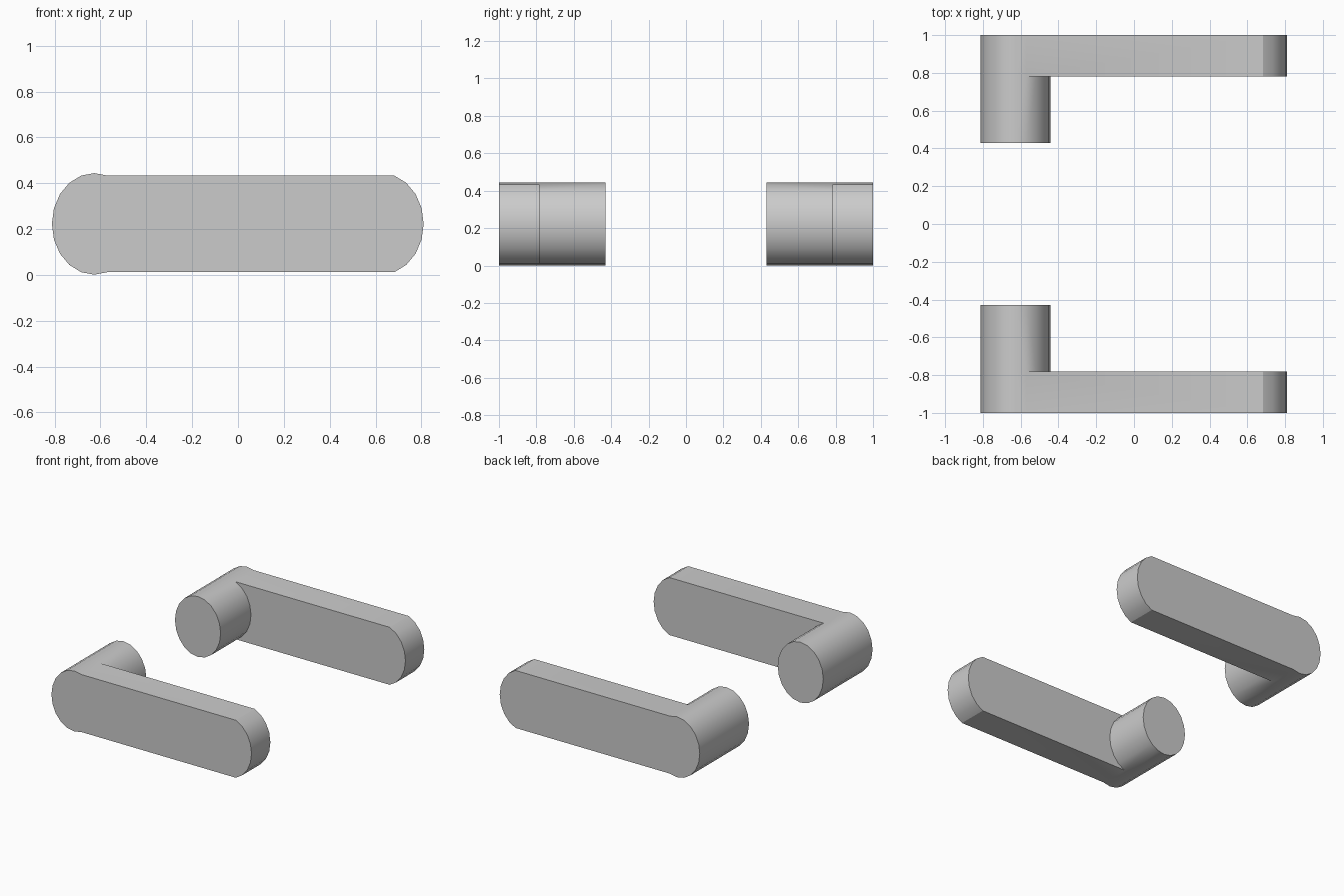
import bpy, bmesh, math

if "Cube" in bpy.data.objects:
    bpy.data.objects.remove(bpy.data.objects["Cube"])

RX, RZ, CZ = 0.185, 0.2215, 0.2225     # oval peg radii and centre height
XL, XR = -0.627, 0.625                 # peg centre, rounded bar end centre
Y_OUT, Y_BAR, Y_PEG = 1.0, 0.782, 0.43
STEP = 18                              # 20-sided oval


def arc(bm, cx, y, a0, a1):
    """Vertices along an oval arc, in degrees, both ends included."""
    return [bm.verts.new((cx + RX * math.cos(math.radians(a)), y,
                          CZ + RZ * math.sin(math.radians(a))))
            for a in range(a0, a1 + 1, STEP)]


def walls(bm, a, b, closed):
    n = len(a)
    for i in range(n if closed else n - 1):
        j = (i + 1) % n
        bm.faces.new((a[i], a[j], b[j], b[i]))


def make_lever(name, side):
    bm = bmesh.new()
    # Bar outline: rounded peg end joined to rounded free end
    outer = arc(bm, XL, side * Y_OUT, 72, 288) + arc(bm, XR, side * Y_OUT, -72, 72)
    left = arc(bm, XL, side * Y_BAR, 72, 288)
    right = arc(bm, XR, side * Y_BAR, -72, 72)
    bm.faces.new(outer)
    walls(bm, outer, left + right, True)
    # Inner bar face, cut around the peg
    front = arc(bm, XL, side * Y_BAR, -54, 54)
    bm.faces.new(right + [left[0]] + front[::-1] + [left[-1]])
    # Peg and its end cap
    tip = arc(bm, XL, side * Y_PEG, 72, 414)
    walls(bm, left + front, tip, True)
    bm.faces.new(tip)
    bmesh.ops.recalc_face_normals(bm, faces=bm.faces)
    mesh = bpy.data.meshes.new(name)
    bm.to_mesh(mesh)
    bm.free()
    obj = bpy.data.objects.new(name, mesh)
    bpy.context.collection.objects.link(obj)
    bpy.ops.object.select_all(action='DESELECT')
    obj.select_set(True)
    bpy.context.view_layer.objects.active = obj
    bpy.ops.object.shade_smooth_by_angle(angle=math.radians(30))


# Mirrored pair of levers
make_lever("front_lever", -1)
make_lever("back_lever", 1)
